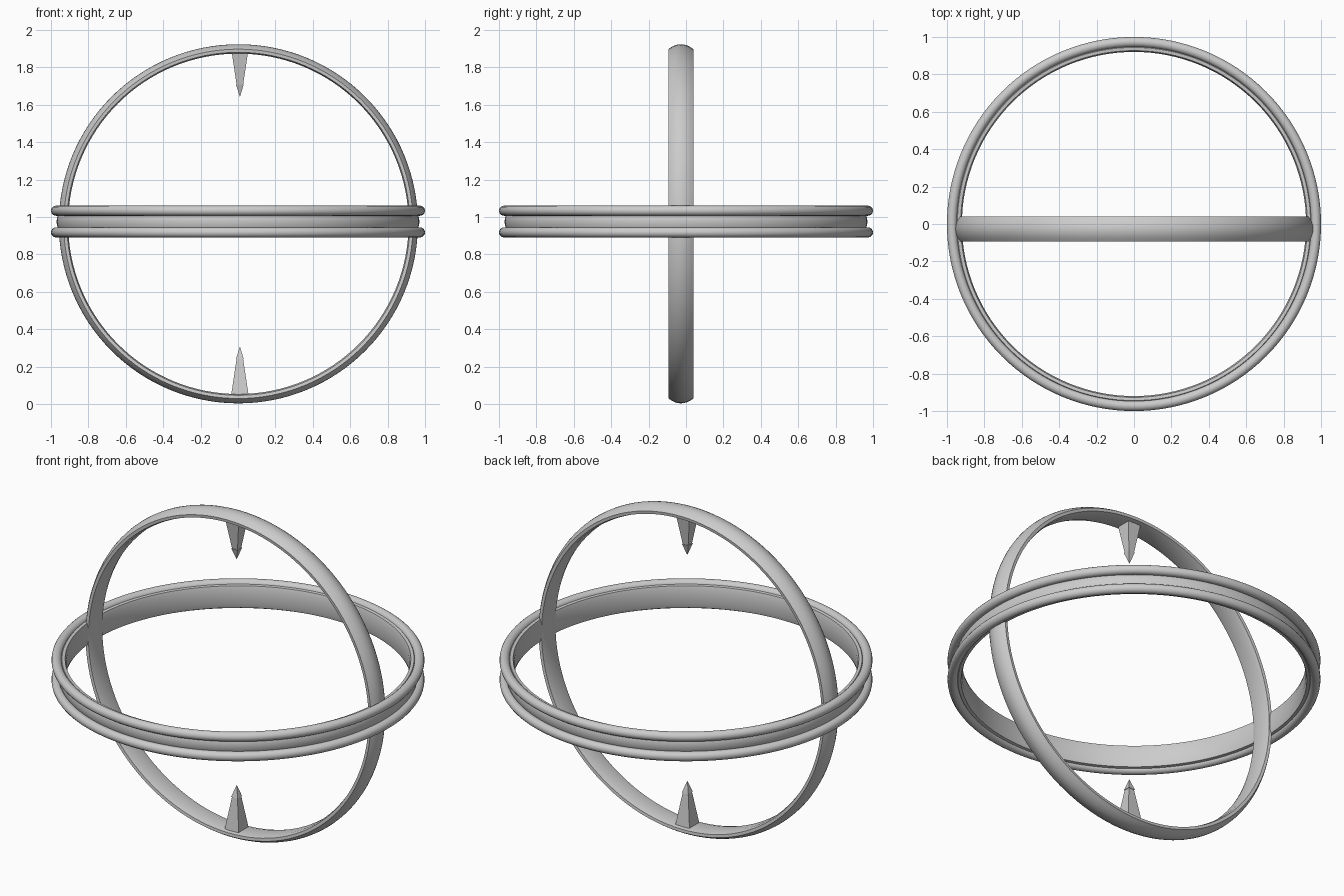
import bpy, bmesh
from math import pi, sin, cos, radians
from mathutils import Matrix, Vector

if "Cube" in bpy.data.objects:
    bpy.data.objects.remove(bpy.data.objects["Cube"])


def make_object(name, bm, matrix, smooth=True):
    bmesh.ops.recalc_face_normals(bm, faces=bm.faces)
    bm.transform(matrix)
    mesh = bpy.data.meshes.new(name)
    bm.to_mesh(mesh)
    bm.free()
    ob = bpy.data.objects.new(name, mesh)
    bpy.context.collection.objects.link(ob)
    if smooth:
        bpy.ops.object.select_all(action='DESELECT')
        ob.select_set(True)
        bpy.context.view_layer.objects.active = ob
        bpy.ops.object.shade_smooth_by_angle(angle=radians(35))
    return ob


def ring(name, profile, matrix, segments=128):
    """Sweep a closed (radius, height) profile round the local z axis."""
    bm = bmesh.new()
    loops = []
    for i in range(segments):
        a = 2 * pi * i / segments
        loops.append([bm.verts.new((r * cos(a), r * sin(a), h)) for r, h in profile])
    n = len(profile)
    for i in range(segments):
        p, q = loops[i], loops[(i + 1) % segments]
        for j in range(n):
            k = (j + 1) % n
            bm.faces.new((p[j], q[j], q[k], p[k]))
    return make_object(name, bm, matrix)


def band_profile(outer, half):
    """Domed outside, nearly flat inside."""
    steps = 8
    dome = []
    for i in range(steps + 1):
        t = -1 + 2 * i / steps
        dome.append((outer - 0.026 * t * t, half * t))
    return dome + [(outer - 0.043, half * 0.97), (outer - 0.05, half * 0.6),
                   (outer - 0.05, -half * 0.6), (outer - 0.043, -half * 0.97)]


def spike(name, matrix):
    """Square tapered shaft with a small separate point, growing along +z."""
    bm = bmesh.new()
    for z0, z1, r0, r1 in ((-0.01, 0.19, 0.047, 0.017), (0.185, 0.25, 0.021, 0.001)):
        bmesh.ops.create_cone(
            bm, cap_ends=True, segments=4, radius1=r0 * 2 ** 0.5, radius2=r1 * 2 ** 0.5,
            depth=z1 - z0,
            matrix=Matrix.Translation((0, 0, (z0 + z1) / 2)) @ Matrix.Rotation(pi / 4, 4, 'Z'))
    return make_object(name, bm, matrix, smooth=False)


# Upright ring
MID_Y = -0.027
ring("upright_ring", band_profile(0.96, 0.067),
     Matrix.Translation((0.002, MID_Y, 0.964)) @ Matrix.Rotation(pi / 2, 4, 'X'))

# Level band with a rounded rim above and below
ring("level_band", band_profile(0.97, 0.067), Matrix.Translation((0, 0, 0.976)))
tube = [(0.973 + 0.027 * cos(2 * pi * i / 16), 0.027 * sin(2 * pi * i / 16)) for i in range(16)]
for name, z in (("upper_rim", 1.034), ("lower_rim", 0.918)):
    ring(name, tube, Matrix.Translation((0, 0, z)))

# Facing spikes inside the upright ring
spike("lower_spike", Matrix.Translation((0.01, MID_Y, 0.055)))
spike("upper_spike", Matrix.Translation((0.01, MID_Y, 1.895)) @ Matrix.Rotation(pi, 4, 'X'))
